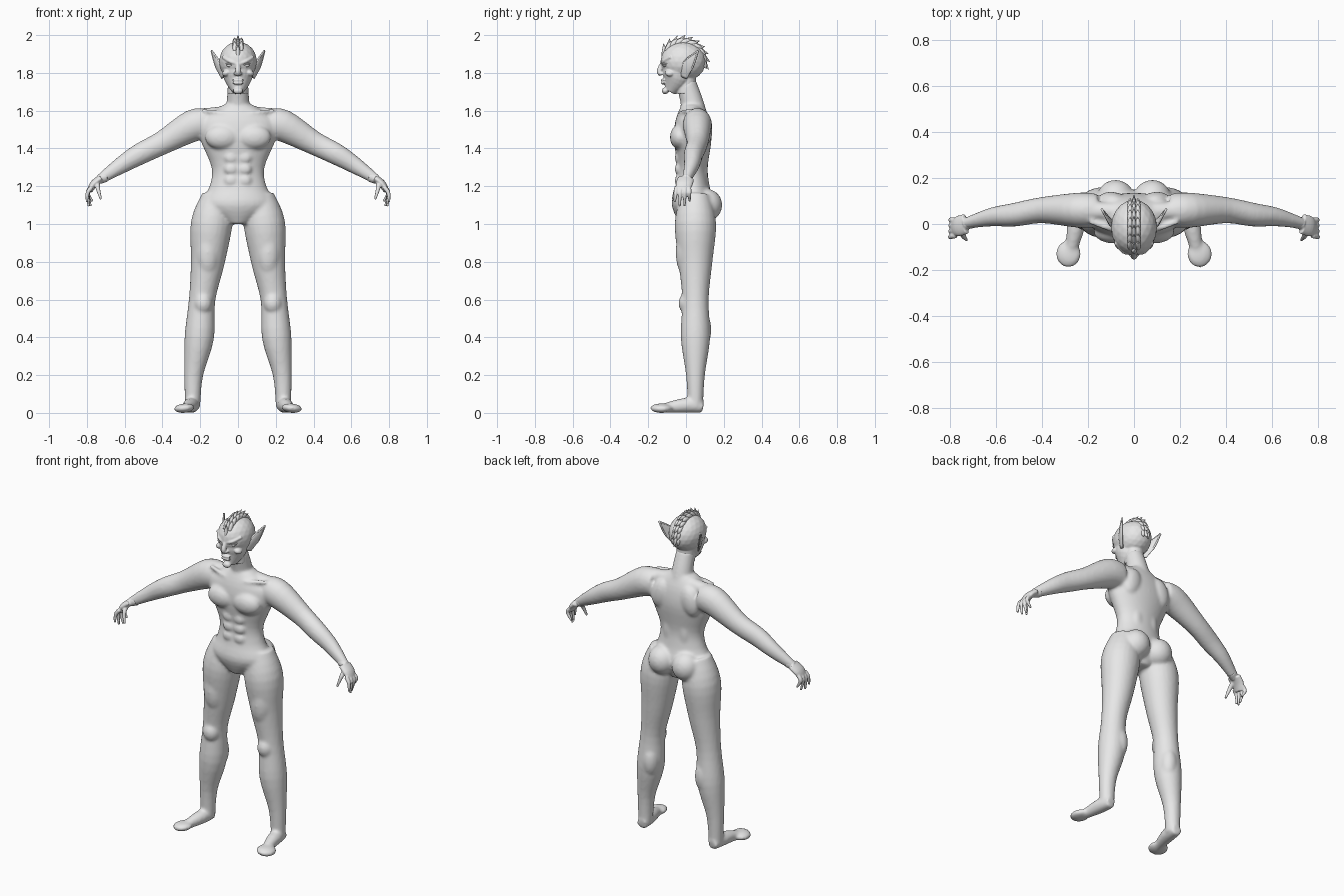
import bpy, bmesh, math
from mathutils import Vector, Matrix, Euler

if "Cube" in bpy.data.objects:
    bpy.data.objects.remove(bpy.data.objects["Cube"], do_unlink=True)

shade = 0.8
grey = bpy.data.materials.new("plain grey")
grey.use_nodes = True
grey.diffuse_color = (shade, shade, shade, 1)
grey.node_tree.nodes["Principled BSDF"].inputs["Base Color"].default_value = grey.diffuse_color

SIDES = {"left": 1, "right": -1}
ALONG_X = Vector((1, 0, 0))
ALONG_Y = Vector((0, 1, 0))


def catmull(a, b, c, d, t):
    """Point between b and c on a smooth curve."""
    slope_b, slope_c = (c - a) / 2, (d - b) / 2
    rise = c - b
    return b + t * (slope_b + t * (3 * rise - 2 * slope_b - slope_c
                                   + t * (slope_b + slope_c - 2 * rise)))


def spline(rows, steps=4):
    """Smooth curve through rows of equal length."""
    padded = [rows[0], *rows, rows[-1]]
    curve = []
    for quad in zip(padded, padded[1:], padded[2:], padded[3:]):
        for k in range(steps):
            curve.append([catmull(*values, k / steps) for values in zip(*quad)])
    curve.append(list(rows[-1]))
    return curve


def loft(bm, rows, side=1, ref=ALONG_Y, count=24):
    """Closed tube; each row is x, y, z, radius across, radius along ref."""
    path = spline(rows)
    centres = [Vector(row[:3]) for row in path]
    last = len(path) - 1
    rings = []
    for i, centre in enumerate(centres):
        tangent = (centres[min(i + 1, last)] - centres[max(i - 1, 0)]).normalized()
        along = (ref - tangent * ref.dot(tangent)).normalized()
        across = tangent.cross(along)
        wide, deep = path[i][3:]
        ring = []
        for k in range(count):
            angle = math.tau * k / count
            point = centre + across * wide * math.cos(angle) + along * deep * math.sin(angle)
            point.x *= side
            ring.append(bm.verts.new(point))
        rings.append(ring)
    faces = [bm.faces.new(rings[0]), bm.faces.new(rings[-1])]
    for lower, upper in zip(rings, rings[1:]):
        for k in range(count):
            faces.append(bm.faces.new((lower[k - 1], lower[k], upper[k], upper[k - 1])))
    bmesh.ops.recalc_face_normals(bm, faces=faces)


def tube(bm, rows, side=1, flat=1, **options):
    """Loft of x, y, z, radius rows; flat scales the radius along ref."""
    loft(bm, [(x, y, z, r, r * flat) for x, y, z, r in rows], side, **options)


def ridge(bm, points, radius, side=1):
    """Thin raised line of even thickness."""
    tube(bm, [(*point, radius) for point in points], side, count=12)


def blob(bm, centre, radii, side=1, turn=0):
    """Ellipsoid muscle or feature, turned about y."""
    x, y, z = centre
    place = Matrix.LocRotScale(Vector((x * side, y, z)), Euler((0, turn * side, 0)), Vector(radii))
    bmesh.ops.create_icosphere(bm, subdivisions=3, radius=1, matrix=place)


def finish(bm, name, voxel=None, smoothing=3):
    """Make the object, and fuse its overlapping parts if a voxel size is given."""
    for face in bm.faces:
        face.smooth = True
    mesh = bpy.data.meshes.new(name)
    bm.to_mesh(mesh)
    bm.free()
    mesh.materials.append(grey)
    part = bpy.data.objects.new(name, mesh)
    bpy.context.collection.objects.link(part)
    if voxel:
        fuse = part.modifiers.new("fuse", 'REMESH')
        fuse.mode = 'VOXEL'
        fuse.voxel_size = voxel
        fuse.use_smooth_shade = True
        soften = part.modifiers.new("soften", 'SMOOTH')
        soften.factor = 0.5
        soften.iterations = smoothing


# Torso and neck
body = bmesh.new()
torso = [(1, .06, .07), (1.1, .19, .11), (1.2, .15, .09), (1.3, .14, .08),
         (1.45, .2, .1), (1.55, .2, .09), (1.63, .08, .06)]
loft(body, [(0, .035, z, width, depth) for z, width, depth in torso], count=40)
tube(body, [(0, .05, 1.55, .07), (0, .03, 1.65, .06), (0, 0, 1.75, .053)])

for side in SIDES.values():
    # Legs
    leg = [(.11, 1.15, .08), (.14, 1, .11), (.16, .8, .09), (.19, .6, .07),
           (.205, .4, .078), (.235, .2, .05), (.24, .03, .04)]
    tube(body, [(x, .05, z, r) for x, z, r in leg], side)
    blob(body, (.16, .02, .85), (.07, .075, .15), side)
    blob(body, (.185, .01, .58), (.05, .05, .06), side)
    blob(body, (.18, .08, .44), (.05, .055, .1), side)
    # Feet
    tube(body, [(.24, .09, .03, .03), (.25, 0, .04, .04), (.28, -.15, .02, .02)],
         side, ref=ALONG_X)
    blob(body, (.285, -.13, .025), (.055, .06, .025), side, .1)
    # Arms and collarbones
    tube(body, [(.16, .06, 1.53, .08), (.24, .06, 1.52, .085), (.4, .06, 1.43, .063),
                (.52, .04, 1.37, .057), (.62, .03, 1.31, .045), (.74, 0, 1.23, .025)], side, .9)
    tube(body, [(0, .055, 1.59, .04), (.22, .055, 1.57, .04)], side)
    ridge(body, [(.015, -.035, 1.57), (.09, -.025, 1.59), (.19, .01, 1.6)], .011, side)
    # Chest, belly, shoulder blades, loins and seat
    blob(body, (.085, -.035, 1.46), (.09, .05, .066), side)
    for row in range(3):
        blob(body, (.036, -.04, 1.35 - .06 * row), (.036, .02, .03), side)
    blob(body, (.03, -.03, 1.13), (.06, .035, .08), side)
    blob(body, (.1, .1, 1.5), (.06, .04, .09), side, -.25)
    blob(body, (.05, .08, 1.28), (.04, .035, .12), side)
    blob(body, (.08, .11, 1.1), (.083, .082, .086), side)
finish(body, "body", .009, 6)

# Hands with four curled fingers and a thumb
for label, side in SIDES.items():
    hand = bmesh.new()
    tube(hand, [(.7, .01, 1.25, .028), (.735, 0, 1.237, .025)], side)
    tube(hand, [(.73, 0, 1.24, .02), (.765, -.01, 1.21, .02), (.785, -.017, 1.175, .015)], side, 2.2)
    for finger in range(4):
        y = .016 - .022 * finger
        tip = 1.12 - .03 * math.sin(finger)
        tube(hand, [(.775, y, 1.195, .012), (.796, y * 1.1, 1.165, .011),
                    (.77 + .01 * finger, y * 1.2, tip, .006)], side, count=12)
    tube(hand, [(.745, -.02, 1.22, .015), (.742, -.05, 1.19, .012), (.726, -.07, 1.13, .006)],
         side, count=12)
    finish(hand, label + "_hand", .004)

# Skull, jaw and nose
head = bmesh.new()
blob(head, (0, -.015, 1.86), (.1, .12, .105))
tube(head, [(0, -.04, 1.85, .085), (0, -.05, 1.77, .075), (0, -.085, 1.7, .03)])
tube(head, [(0, 0, 1.69, .052), (0, 0, 1.8, .053)])
tube(head, [(0, -.122, 1.86, .01), (0, -.14, 1.81, .015), (0, -.13, 1.79, .012)])
# Chin and lips
blob(head, (0, -.11, 1.705), (.026, .018, .018))
for z in (1.762, 1.746):
    blob(head, (0, -.12, z), (.03, .013, .008))
# Nostrils, cheekbones and brows
for side in SIDES.values():
    blob(head, (.014, -.13, 1.795), (.01, .012, .008), side)
    blob(head, (.06, -.085, 1.8), (.025, .027, .018), side, .4)
    ridge(head, [(.01, -.126, 1.85), (.045, -.12, 1.862), (.08, -.08, 1.885)], .009, side)
finish(head, "head", .004)

# Slanted eyes with upper lids
eyes = bmesh.new()
for side in SIDES.values():
    blob(eyes, (.043, -.108, 1.838), (.02, .014, .008), side, -.2)
    ridge(eyes, [(.022, -.12, 1.838), (.042, -.122, 1.847), (.066, -.1, 1.85)], .004, side)
finish(eyes, "eyes")

# Pointed ears with raised rims
ears = bmesh.new()
lobe, middle, tip = Vector((.08, -.01, 1.775)), Vector((.105, .01, 1.84)), Vector((.14, .064, 1.917))
for side in SIDES.values():
    tube(ears, [(*lobe, .006), (*middle, .01), (*tip, .001)], side, 3, ref=Vector((.45, .9, 0)))
    for edge in (-1, 1):
        bend = middle + edge * Vector((.01, .024, -.012))
        ridge(ears, [lobe, bend, tip], .005, side)
finish(ears, "ears")


def crown(degrees):
    """Point on the crown's midline, counted from the brow, with its outward and backward directions."""
    angle = math.radians(degrees)
    outward = Vector((0, -math.cos(angle), math.sin(angle)))
    backward = Vector((0, math.sin(angle), math.cos(angle)))
    return Vector((0, -.016, 1.858)) + outward * .1, outward, backward


# Spiky crest swept back over the crown
crest = bmesh.new()
tube(crest, [(*crown(step)[0], .016) for step in range(25, 190, 20)], ref=ALONG_X)
for x, start, size in ((0, 24, 1), (.017, 45, .7), (-.017, 45, .7)):
    for degrees in range(start, 185, 17):
        root, outward, backward = crown(degrees)
        root.x = x
        stages = [(root - backward * .02, .014), (root + outward * .012 + backward * .01, .014),
                  (root + (outward * .034 + backward * .048) * size, .001)]
        tube(crest, [(*point, r) for point, r in stages], flat=.8, ref=ALONG_X, count=12)
finish(crest, "crest")
